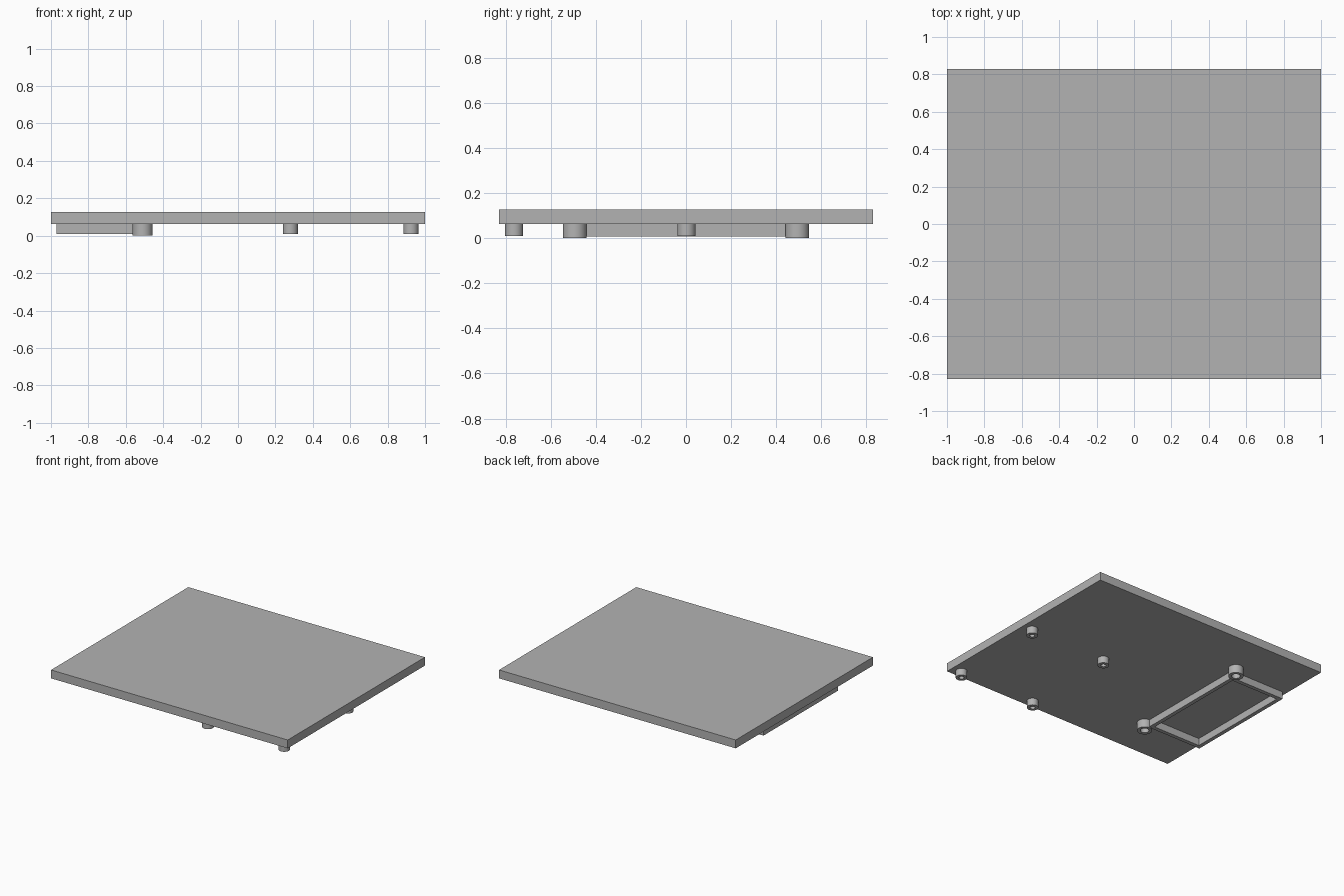
import bpy
import bmesh
import math

cube = bpy.data.objects.get("Cube")
if cube:
    bpy.data.objects.remove(cube, do_unlink=True)

UNDERSIDE, TOP = 0.063, 0.127

grey = bpy.data.materials.new("plain grey")
grey.use_nodes = True
colour = (0.45, 0.45, 0.45, 1)
grey.diffuse_color = colour
grey.node_tree.nodes["Principled BSDF"].inputs["Base Color"].default_value = colour


def finish(name, bm, smooth=False):
    bmesh.ops.recalc_face_normals(bm, faces=bm.faces)
    mesh = bpy.data.meshes.new(name)
    bm.to_mesh(mesh)
    bm.free()
    mesh.materials.append(grey)
    obj = bpy.data.objects.new(name, mesh)
    bpy.context.collection.objects.link(obj)
    if smooth:
        bpy.ops.object.select_all(action="DESELECT")
        obj.select_set(True)
        bpy.context.view_layer.objects.active = obj
        bpy.ops.object.shade_smooth_by_angle(angle=math.radians(30))
    return obj


def rectangle(x0, x1, y0, y1):
    return [(x0, y0), (x1, y0), (x1, y1), (x0, y1)]


def circle(x, y, radius, sides=32):
    angles = [2 * math.pi * i / sides for i in range(sides)]
    return [(x + radius * math.cos(a), y + radius * math.sin(a)) for a in angles]


def hollow_prism(name, outer, inner, low, high, smooth=False):
    """Walls between two matching outlines, open through the middle."""
    bm = bmesh.new()
    loops = [[bm.verts.new((x, y, z)) for x, y in outline]
             for outline, z in ((outer, low), (outer, high), (inner, high), (inner, low))]
    count = len(outer)
    for k in range(4):
        a, b = loops[k], loops[(k + 1) % 4]
        for i in range(count):
            j = (i + 1) % count
            bm.faces.new((a[i], a[j], b[j], b[i]))
    return finish(name, bm, smooth)


# Flat slab
bm = bmesh.new()
base = bm.faces.new([bm.verts.new((x, y, UNDERSIDE))
                     for x, y in rectangle(-1, 1, -0.828, 0.828)])
top = bmesh.ops.extrude_face_region(bm, geom=[base])["geom"]
bmesh.ops.translate(bm, vec=(0, 0, TOP - UNDERSIDE),
                    verts=[v for v in top if isinstance(v, bmesh.types.BMVert)])
if not base.is_valid or len(bm.faces) < 6:
    bm.faces.new([v for v in bm.verts if v.co.z < TOP - 0.01])
finish("slab", bm)

# Rectangular rim under the left-hand end
wall = 0.03
hollow_prism("underside_frame",
             rectangle(-0.97, -0.51, -0.45, 0.45),
             rectangle(-0.97 + wall, -0.51 - wall, -0.45 + wall, 0.45 - wall),
             0.008, UNDERSIDE)

# Large bosses at the frame corners
for side, y in (("front", -0.493), ("back", 0.493)):
    hollow_prism(side + "_large_boss", circle(-0.51, y, 0.053),
                 circle(-0.51, y, 0.03), 0, UNDERSIDE, True)

# Four small bosses
for row, y in (("front", -0.762), ("middle", 0.002)):
    for side, x in (("inner", 0.28), ("outer", 0.925)):
        hollow_prism(f"{row}_{side}_small_boss", circle(x, y, 0.04),
                     circle(x, y, 0.018), 0.01, UNDERSIDE, True)
